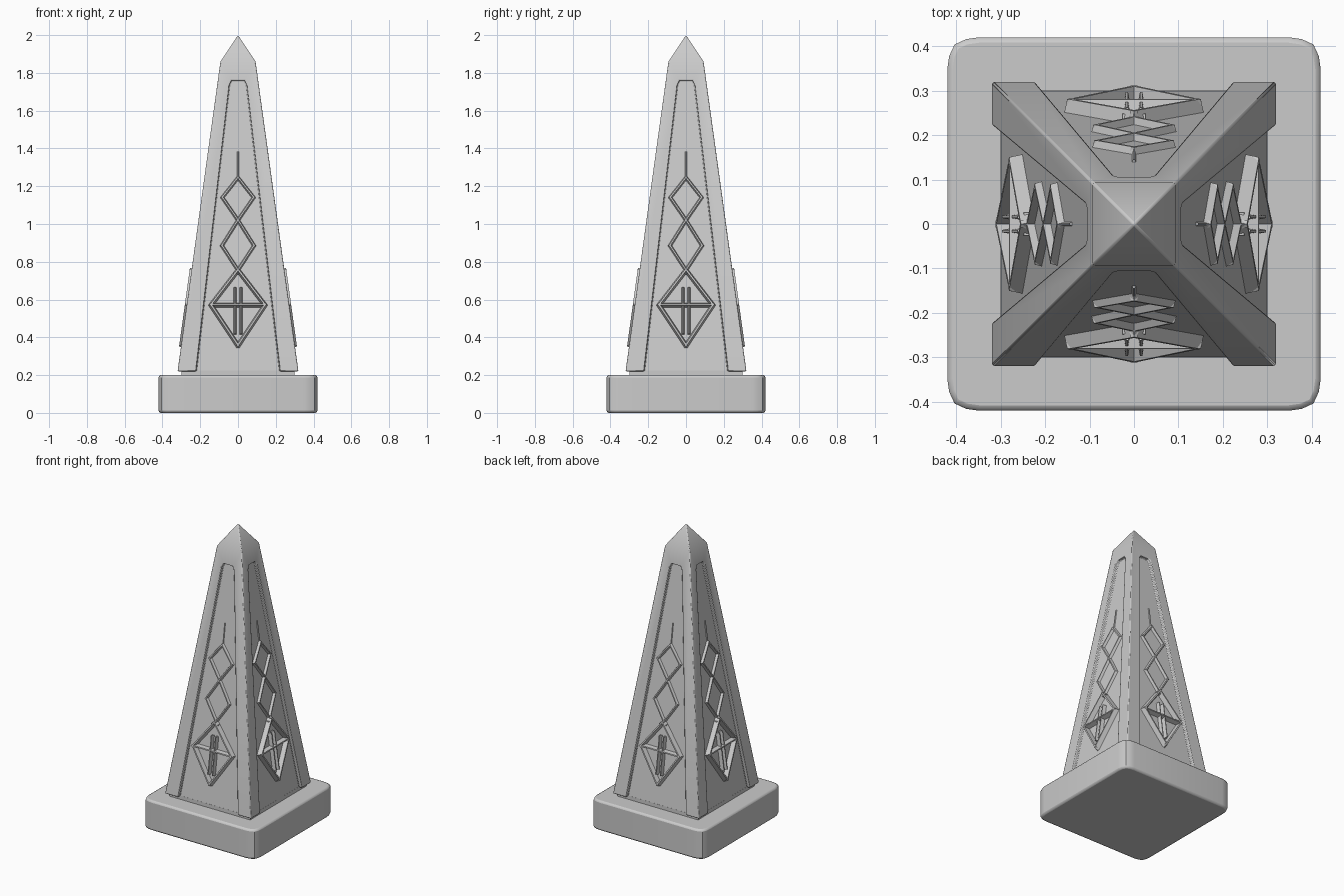
import bpy, bmesh, math
from mathutils import Vector, Matrix

if "Cube" in bpy.data.objects:
    bpy.data.objects.remove(bpy.data.objects["Cube"])

FOOT, SHOULDER, TIP = 0.22, 1.86, 2.0
R0, R1 = 0.32, 0.093
RECESS = 0.02


def radius(z):
    return R0 + (z - FOOT) * (R1 - R0) / (SHOULDER - FOOT)


def finish(bm, name, bevel=0, angle=30):
    bmesh.ops.recalc_face_normals(bm, faces=bm.faces)
    me = bpy.data.meshes.new(name)
    bm.to_mesh(me)
    bm.free()
    ob = bpy.data.objects.new(name, me)
    bpy.context.collection.objects.link(ob)
    if bevel:
        m = ob.modifiers.new("bevel", 'BEVEL')
        m.width, m.segments = bevel, 2
        m.limit_method, m.angle_limit = 'ANGLE', math.radians(angle)
    bpy.ops.object.select_all(action='DESELECT')
    ob.select_set(True)
    bpy.context.view_layer.objects.active = ob
    bpy.ops.object.shade_smooth_by_angle(angle=math.radians(30))
    return ob


def prism(name, pts, z0, z1, bevel=0):
    bm = bmesh.new()
    f = bm.faces.new([bm.verts.new((x, y, z0)) for x, y in pts])
    top = bmesh.ops.extrude_face_region(bm, geom=[f])
    vs = [v for v in top["geom"] if isinstance(v, bmesh.types.BMVert)]
    bmesh.ops.translate(bm, verts=vs, vec=(0, 0, z1 - z0))
    return finish(bm, name, bevel, 60)


# plinth with rounded corners, and the narrow neck above it
outline = []
for k in range(4):
    rot = Matrix.Rotation(k * math.pi / 2, 2)
    outline += [rot @ Vector(p) for p in
                ((0.42, 0.35), (0.416, 0.378), (0.404, 0.404), (0.378, 0.416), (0.35, 0.42))]
prism("plinth", outline, 0, 0.2, 0.012)
n = R0 - RECESS
prism("neck", [(-n, -n), (n, -n), (n, n), (-n, n)], 0.18, FOOT + 0.005)

# tapered shaft: four sides, each with a sunken panel open at the foot
panel = [(-0.222, FOOT), (-0.046, 1.735), (-0.034, 1.76),
         (0.034, 1.76), (0.046, 1.735), (0.222, FOOT)]
bm = bmesh.new()
for k in range(4):
    rot = Matrix.Rotation(k * math.pi / 2, 3, 'Z')

    def vert(u, z, d=0):
        return bm.verts.new(rot @ Vector((u, -radius(z) + d, z)))

    rim = [vert(u, z) for u, z in panel]
    deep = [vert(u, z, RECESS) for u, z in panel]
    a, b = vert(-R0, FOOT), vert(R0, FOOT)
    c, d = vert(R1, SHOULDER), vert(-R1, SHOULDER)
    bm.faces.new([a, rim[0], rim[1], d])
    bm.faces.new([d, rim[1], rim[2], rim[3], rim[4], c])
    bm.faces.new([c, rim[4], rim[5], b])
    bm.faces.new(deep)
    for i in range(5):
        bm.faces.new([rim[i], rim[i + 1], deep[i + 1], deep[i]])
    bm.faces.new([d, c, bm.verts.new((0, 0, TIP))])
bmesh.ops.remove_doubles(bm, verts=bm.verts, dist=1e-4)
bmesh.ops.contextual_create(bm, geom=[e for e in bm.edges if e.is_boundary])
finish(bm, "shaft", 0.005, 35)


# raised ornament: bevelled bars lying on the sunken panels
def diamond(z0, zm, z1, w):
    p = [(0, z0), (w, zm), (0, z1), (-w, zm)]
    return [(p[i], p[(i + 1) % 4]) for i in range(4)]


bars = [(s, 0.022, 0.03) for s in diamond(0.355, 0.57, 0.755, 0.143)]
bars += [(s, 0.018, 0.016) for s in diamond(0.755, 0.885, 1.02, 0.085)]
bars += [(s, 0.018, 0.016) for s in diamond(1.02, 1.14, 1.245, 0.083)]
bars += [(((-0.14, 0.57), (0.14, 0.57)), 0.02, 0.03),
         (((-0.016, 0.42), (-0.016, 0.66)), 0.014, 0.024),
         (((0.016, 0.42), (0.016, 0.66)), 0.014, 0.024),
         (((-0.022, 0.738), (0.022, 0.738)), 0.012, 0.02),
         (((0, 1.25), (0, 1.38)), 0.01, 0.006)]

slope = (R0 - R1) / (SHOULDER - FOOT)
normal = Vector((0, -1, slope)).normalized()
for k, side in enumerate(("front", "right", "back", "left")):
    rot = Matrix.Rotation(k * math.pi / 2, 3, 'Z')
    bm = bmesh.new()
    for (p, q), width, height in bars:
        p, q = [Vector((u, -radius(z) + RECESS, z)) for u, z in (p, q)]
        run = (q - p).normalized()
        across = run.cross(normal)
        ends = []
        for pt in (p - run * width * 0.3, q + run * width * 0.3):
            ends.append([bm.verts.new(rot @ (pt + across * s * width + normal * h))
                         for s, h in ((-0.6, -0.005), (-0.2, height), (0.2, height), (0.6, -0.005))])
        for i in range(4):
            j = (i + 1) % 4
            bm.faces.new([ends[0][i], ends[0][j], ends[1][j], ends[1][i]])
        bm.faces.new(ends[0])
        bm.faces.new(ends[1])
    finish(bm, side + "_ornament")
